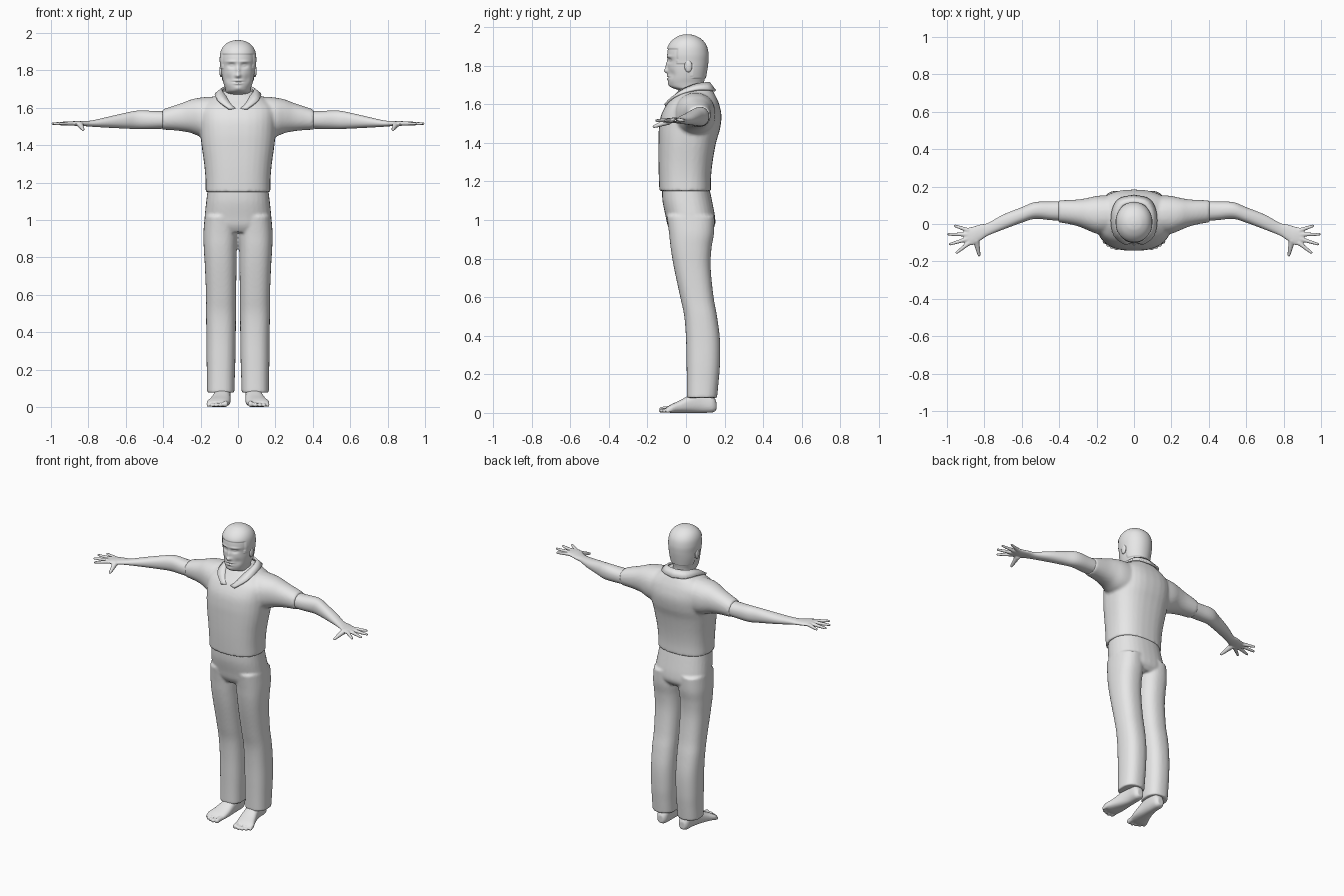
import bpy, bmesh, math
from mathutils import Vector, Matrix

grey = bpy.data.materials.new("plain grey")
grey.diffuse_color = (0.8, 0.8, 0.8, 1)


def spline(rows, k):
    """Smooth in-between rows that pass through the given ones."""
    out = []
    for i in range(len(rows) - 1):
        p0, p1 = rows[max(i - 1, 0)], rows[i]
        p2, p3 = rows[i + 1], rows[min(i + 2, len(rows) - 1)]
        for j in range(k):
            t = j / k
            out.append([0.5 * (2 * b + (c - a) * t + (2 * a - 5 * b + 4 * c - d) * t * t
                               + (3 * b - a - 3 * c + d) * t ** 3)
                        for a, b, c, d in zip(p0, p1, p2, p3)])
    out.append(list(rows[-1]))
    return out


def loft(bm, rows, axis="z", n=32, power=2.2, k=5):
    """Rows are (position, a min, a max, b min, b max) along the axis."""
    rings = []
    for t, a0, a1, b0, b1 in spline(rows, k):
        ring = []
        for i in range(n):
            w = 2 * math.pi * i / n
            c, s = math.cos(w), math.sin(w)
            a = (a0 + a1) / 2 + (a1 - a0) / 2 * math.copysign(abs(c) ** (2 / power), c)
            b = (b0 + b1) / 2 + (b1 - b0) / 2 * math.copysign(abs(s) ** (2 / power), s)
            co = {"z": (a, b, t), "x": (t, a, b), "y": (a, t, b)}[axis]
            ring.append(bm.verts.new(co))
        rings.append(ring)
    for r, q in zip(rings, rings[1:]):
        for i in range(n):
            j = (i + 1) % n
            bm.faces.new((r[i], r[j], q[j], q[i]))
    bm.faces.new(rings[0][::-1])
    bm.faces.new(rings[-1])


def ball(bm, centre, radii):
    m = Matrix.Translation(centre) @ Matrix.Diagonal((*radii, 1))
    bmesh.ops.create_uvsphere(bm, u_segments=16, v_segments=10, radius=1, matrix=m)


def digit(bm, p, q, r0, r1):
    """Tapered finger or toe with a round tip."""
    p, q = Vector(p), Vector(q)
    d = q - p
    m = Matrix.Translation((p + q) / 2) @ d.to_track_quat("Z", "Y").to_matrix().to_4x4()
    bmesh.ops.create_cone(bm, cap_ends=True, segments=12, radius1=r0, radius2=r1,
                          depth=d.length, matrix=m)
    ball(bm, q, (r1, r1, r1))


def finish(name, bm, mirror=False, voxel=0, smooth=4):
    bmesh.ops.recalc_face_normals(bm, faces=bm.faces)
    for f in bm.faces:
        f.smooth = True
    me = bpy.data.meshes.new(name)
    bm.to_mesh(me)
    bm.free()
    me.materials.append(grey)
    ob = bpy.data.objects.new(name, me)
    bpy.context.collection.objects.link(ob)
    if mirror:
        ob.modifiers.new("mirror", "MIRROR").use_mirror_merge = False
    if voxel:
        r = ob.modifiers.new("blend", "REMESH")
        r.mode, r.voxel_size, r.use_smooth_shade = "VOXEL", voxel, True
        s = ob.modifiers.new("soften", "SMOOTH")
        s.factor, s.iterations = 0.5, smooth
    return ob


def wide(rows):
    """Symmetric rows (z, half width, front, back) to full rows."""
    return [(z, -w, w, f, b) for z, w, f, b in rows]


# Shirt: trunk and both sleeves blended together
bm = bmesh.new()
loft(bm, wide([(1.15, .173, -.138, .13), (1.22, .174, -.141, .13), (1.30, .181, -.143, .138),
               (1.40, .195, -.143, .156), (1.47, .202, -.141, .176), (1.54, .205, -.13, .184),
               (1.60, .20, -.10, .172), (1.64, .16, -.066, .155), (1.67, .11, -.04, .138),
               (1.69, .085, -.02, .122)]), power=2.5)
for side in (1, -1):
    loft(bm, [(side * x, *r) for x, *r in [
        (.08, -.05, .15, 1.42, 1.655), (.14, -.055, .153, 1.43, 1.66),
        (.20, -.052, .15, 1.445, 1.655), (.25, -.032, .139, 1.465, 1.645),
        (.30, -.012, .131, 1.475, 1.626), (.36, .002, .128, 1.481, 1.606),
        (.405, .009, .126, 1.483, 1.591)]], axis="x")
finish("shirt", bm, voxel=.009)

# Collar: folded band running from the nape to the neck opening
bm = bmesh.new()
inner = [(0, .118, 1.712), (.06, .10, 1.71), (.083, .045, 1.70), (.07, -.025, 1.667),
         (.004, -.094, 1.592)]
outer = [(0, .152, 1.668), (.085, .128, 1.674), (.12, .045, 1.673), (.108, -.06, 1.64),
         (.048, -.11, 1.595)]
strips = [[bm.verts.new(p) for p in spline(row, 4)] for row in (inner, outer)]
for i in range(len(strips[0]) - 1):
    bm.faces.new((strips[0][i], strips[0][i + 1], strips[1][i + 1], strips[1][i]))
collar = finish("collar", bm, mirror=True)
collar.modifiers["mirror"].use_mirror_merge = True
thick = collar.modifiers.new("thickness", "SOLIDIFY")
thick.thickness, thick.offset = .012, 0

# Trousers: hips and two legs blended together
bm = bmesh.new()
loft(bm, wide([(1.18, .16, -.125, .118), (1.10, .17, -.122, .135), (1.02, .178, -.106, .15),
               (.97, .178, -.095, .15), (.935, .15, -.075, .125)]), power=2.4)
for side in (1, -1):
    loft(bm, [(z, side * a, side * b, f, k) for z, a, b, f, k in [
        (1.02, .0, .178, -.1, .148), (.93, .001, .185, -.088, .145),
        (.85, .006, .183, -.079, .132), (.75, .008, .177, -.062, .128),
        (.60, .010, .171, -.03, .143), (.50, .011, .171, -.009, .161),
        (.38, .012, .169, .0, .176), (.25, .014, .168, .003, .176),
        (.16, .017, .166, .004, .169), (.078, .019, .165, .004, .161)]], power=2.4)
finish("trousers", bm, voxel=.008, smooth=3)

# Arms with hands
bm = bmesh.new()
loft(bm, [(.36, .015, .121, 1.49, 1.583), (.44, .02, .12, 1.487, 1.583),
          (.53, .027, .117, 1.486, 1.586), (.60, .007, .09, 1.489, 1.574),
          (.70, -.03, .05, 1.494, 1.551), (.78, -.062, .006, 1.499, 1.533),
          (.82, -.088, -.002, 1.502, 1.53), (.86, -.112, -.014, 1.503, 1.53),
          (.895, -.112, -.022, 1.507, 1.527), (.91, -.098, -.04, 1.511, 1.523)], axis="x")
for base, tip in [((.885, -.034), (.957, -.010)), ((.89, -.056), (.991, -.055)),
                  ((.89, -.080), (.984, -.108)), ((.88, -.100), (.948, -.153))]:
    digit(bm, (*base, 1.517), (*tip, 1.515), .0125, .0075)
digit(bm, (.845, -.085, 1.512), (.828, -.166, 1.484), .018, .0085)
finish("arms_and_hands", bm, mirror=True, voxel=.0045, smooth=3)

# Bare feet
bm = bmesh.new()
loft(bm, [(.157, .06, .10, .012, .06), (.135, .045, .115, .002, .095),
          (.08, .04, .12, 0, .125), (.03, .04, .13, 0, .10), (-.03, .04, .15, 0, .066),
          (-.075, .046, .168, 0, .045), (-.10, .055, .162, .003, .03)], axis="y", power=2.5)
loft(bm, [(.04, .05, .11, .03, .13), (.10, .05, .115, .04, .135), (.16, .05, .12, .04, .14)])
for x, y, r in [(.068, -.124, .016), (.094, -.129, .012), (.117, -.123, .011),
                (.139, -.112, .011), (.159, -.096, .010)]:
    digit(bm, (x - .004, -.07, r + .006), (x, y, r), r, r)
finish("feet", bm, mirror=True, voxel=.005, smooth=3)

# Head and neck
bm = bmesh.new()
loft(bm, wide([(1.61, .07, -.035, .115), (1.65, .068, -.03, .105), (1.672, .066, -.04, .095),
               (1.688, .066, -.078, .092), (1.71, .071, -.09, .093), (1.74, .08, -.093, .099),
               (1.78, .087, -.094, .106), (1.82, .090, -.094, .111), (1.86, .093, -.097, .112),
               (1.90, .088, -.089, .103), (1.93, .071, -.066, .081), (1.95, .042, -.034, .048),
               (1.957, .012, -.008, .018)]), n=96, power=2.1, k=10)
# Face relief: (x, z, x spread, z spread, push along y)
relief = [(0, 1.80, .011, .026, -.011), (0, 1.772, .015, .012, -.018),
          (.034, 1.826, .019, .012, .012), (.034, 1.826, .011, .006, -.006),
          (.036, 1.847, .028, .007, -.005), (0, 1.746, .025, .006, -.006),
          (0, 1.738, .024, .003, .007), (0, 1.730, .02, .006, -.007),
          (0, 1.704, .02, .012, -.005), (.05, 1.755, .018, .02, .006)]
bm.normal_update()
for v in bm.verts:
    x, y, z = v.co
    if y < -.02:
        v.co.y += sum(d * math.exp(-((abs(x) - cx) / sx) ** 2 - ((z - cz) / sz) ** 2)
                      for cx, cz, sx, sz, d in relief)
    # Hair stands slightly proud above the hairline
    hairline = 1.888 if y < -.045 else 1.81 if y < .03 else 1.735
    if z > hairline:
        v.co += v.normal * .005
for side in (1, -1):
    ball(bm, (side * .091, .012, 1.797), (.009, .02, .032))
finish("head", bm)
